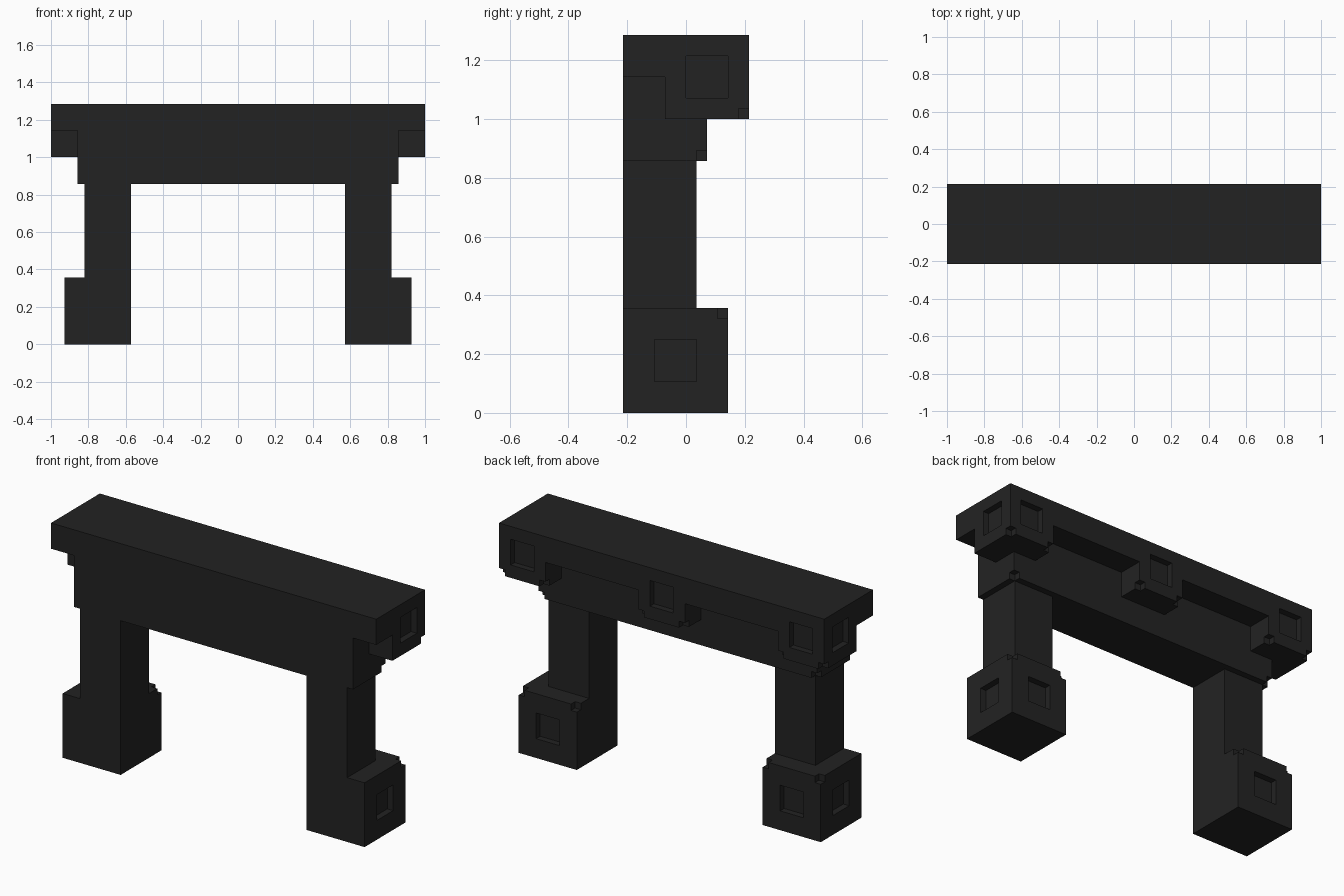
import bpy
from mathutils import Vector

default = bpy.data.objects.get("Cube")
if default:
    bpy.data.objects.remove(default, do_unlink=True)

U = 2 / 56  # block unit: the mantel is 56 units long

stone = bpy.data.materials.new("charcoal_stone")
stone.use_nodes = True
colour = (0.0165, 0.0165, 0.0165, 1)
stone.diffuse_color = colour
bsdf = next(n for n in stone.node_tree.nodes if n.type == 'BSDF_PRINCIPLED')
bsdf.inputs["Base Color"].default_value = colour


def box(name, low, high):
    """Axis-aligned box between two corners given in block units."""
    low, high = Vector(low) * U, Vector(high) * U
    bpy.ops.mesh.primitive_cube_add(size=1, location=(low + high) / 2)
    obj = bpy.context.object
    obj.name = name
    obj.scale = [abs(c) for c in high - low]
    bpy.ops.object.transform_apply(location=True, rotation=True, scale=True)
    obj.data.materials.append(stone)
    return obj


def cutter(centre, half):
    """Box used only for carving."""
    centre, half = Vector(centre), Vector(half)
    obj = box("cutter", centre - half, centre + half)
    obj.hide_render = True
    return obj


def notch(corner):
    return cutter(corner, (1, 1, 1))


def end_panel(centre):
    return cutter(centre, (1, 2, 2))


def back_panel(centre):
    return cutter(centre, (2, 1, 2))


def carve(obj, cutters):
    """Subtract every cutter, bake the result and delete the cutters."""
    for c in cutters:
        mod = obj.modifiers.new("carve", 'BOOLEAN')
        mod.operation = 'DIFFERENCE'
        mod.solver = 'EXACT'
        mod.object = c
    graph = bpy.context.evaluated_depsgraph_get()
    mesh = bpy.data.meshes.new_from_object(obj.evaluated_get(graph))
    obj.modifiers.clear()
    obj.data = mesh
    for c in cutters:
        bpy.data.objects.remove(c, do_unlink=True)


# Legs: carved plinth with a plain column above
for side, s in (("right", -1), ("left", 1)):
    plinth = box(side + "_plinth", (16 * s, -6, 0), (26 * s, 4, 10))
    carve(plinth, [
        notch((26 * s, 4, 10)),
        notch((16 * s, 4, 10)),
        end_panel((26 * s, -1, 5)),
        back_panel((21 * s, 4, 5)),
    ])
    box(side + "_column", (16 * s, -6, 10), (23 * s, 1, 24))

# Frieze spanning the opening
frieze = box("frieze", (-24, -6, 24), (24, 2, 32))
carve(frieze, [notch((24 * s, 2, 24)) for s in (-1, 1)])

# Mantel shelf with three hanging blocks, made by clearing the space between
mantel = box("mantel_shelf", (-28, -6, 28), (28, 6, 36))
cuts = [cutter((0, -5, 29), (30, 3, 3)), back_panel((0, 6, 32))]
for s in (-1, 1):
    cuts.append(cutter((12 * s, 0, 29), (8, 8, 3)))
    cuts += [notch((x * s, 6, 28)) for x in (4, 20, 28)]
    cuts += [end_panel((28 * s, 2, 32)), back_panel((24 * s, 6, 32))]
carve(mantel, cuts)
